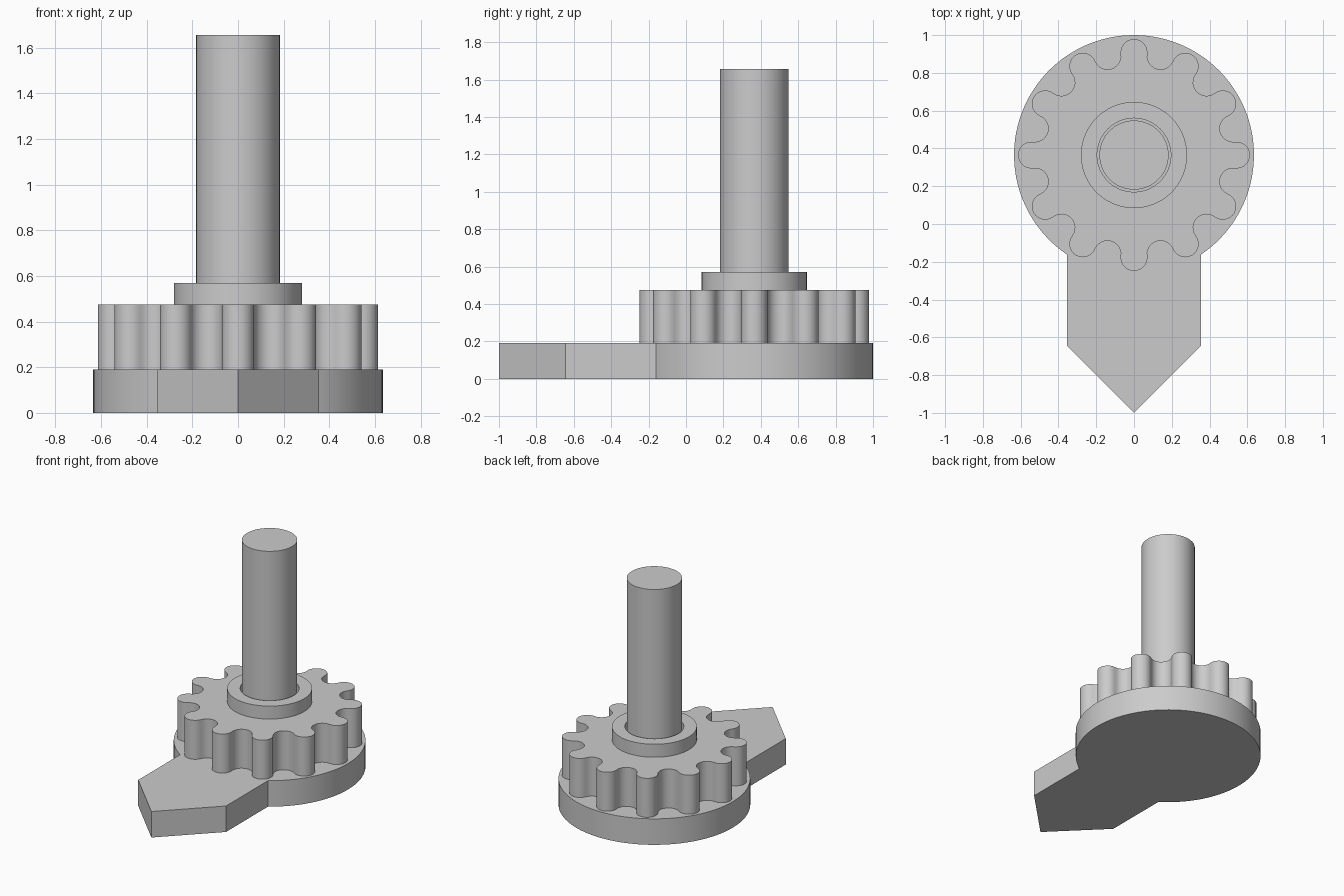
import bpy, bmesh
from math import sin, cos, pi, radians, asin
from mathutils import Vector

cube = bpy.data.objects.get("Cube")
if cube:
    bpy.data.objects.remove(cube, do_unlink=True)

grey = bpy.data.materials.new("light grey")
grey.use_nodes = True
colour = (0.6, 0.6, 0.6, 1)
grey.diffuse_color = colour
grey.node_tree.nodes["Principled BSDF"].inputs["Base Color"].default_value = colour

AXIS_Y = 0.365      # shared axis of disc, gear, collar and shaft
BORE = 0.195


def arc(radius, start, end, steps, centre=(0, 0), closed=False):
    """Points along an arc; a closed one leaves out the repeated end point."""
    count = steps if closed else steps + 1
    return [Vector((centre[0] + radius * cos(start + (end - start) * i / steps),
                    centre[1] + radius * sin(start + (end - start) * i / steps)))
            for i in range(count)]


def circle(radius, steps=96):
    return arc(radius, 0, 2 * pi, steps, closed=True)


def prism(name, loops, bottom, top):
    """Extrude an outline, with optional holes, between two heights."""
    bm = bmesh.new()
    edges = []
    for loop in loops:
        verts = [bm.verts.new((p.x, p.y + AXIS_Y, bottom)) for p in loop]
        if len(loops) == 1:
            bm.faces.new(verts)
        else:
            edges += [bm.edges.new((v, verts[i - 1])) for i, v in enumerate(verts)]
    if edges:
        bmesh.ops.triangle_fill(bm, edges=edges, use_beauty=True)
    cap = bmesh.ops.extrude_face_region(bm, geom=bm.faces[:], use_keep_orig=True)
    moved = [g for g in cap["geom"] if isinstance(g, bmesh.types.BMVert)]
    bmesh.ops.translate(bm, verts=moved, vec=(0, 0, top - bottom))
    bmesh.ops.recalc_face_normals(bm, faces=bm.faces[:])
    mesh = bpy.data.meshes.new(name)
    bm.to_mesh(mesh)
    bm.free()
    mesh.materials.append(grey)
    obj = bpy.data.objects.new(name, mesh)
    bpy.context.collection.objects.link(obj)
    return obj


# Base plate: a disc running into a pointed tongue
R, half = 0.635, 0.355
side = asin(half / R)
base = arc(R, -pi / 2 + side, 3 * pi / 2 - side, 96)
base += [Vector((x, y - AXIS_Y)) for x, y in ((-half, -0.645), (0, -1), (half, -0.645))]

# Gear outline: alternating tangent arcs for round teeth and round gullets
TEETH, PITCH = 12, 0.543
step = pi / TEETH
r = PITCH * sin(step / 2)
gear = []
for i in range(TEETH):
    a = 2 * i * step
    sweep = pi / 2 + step / 2
    gear += arc(r, a - sweep, a + sweep, 14, (PITCH * cos(a), PITCH * sin(a)))[:-1]
    b = a + step
    sweep = pi / 2 - step / 2
    gear += arc(r, b + pi + sweep, b + pi - sweep, 12, (PITCH * cos(b), PITCH * sin(b)))[:-1]

parts = [
    prism("base_plate", [base], 0, 0.19),
    prism("gear", [gear, circle(BORE)], 0.19, 0.475),
    prism("collar", [circle(0.281), circle(BORE)], 0.475, 0.57),
    prism("shaft", [circle(0.183)], 0.19, 1.655),
]

# Smooth the round walls, keep the rims and corners sharp
bpy.ops.object.select_all(action="DESELECT")
for part in parts:
    part.select_set(True)
bpy.context.view_layer.objects.active = parts[0]
bpy.ops.object.shade_smooth_by_angle(angle=radians(30))
